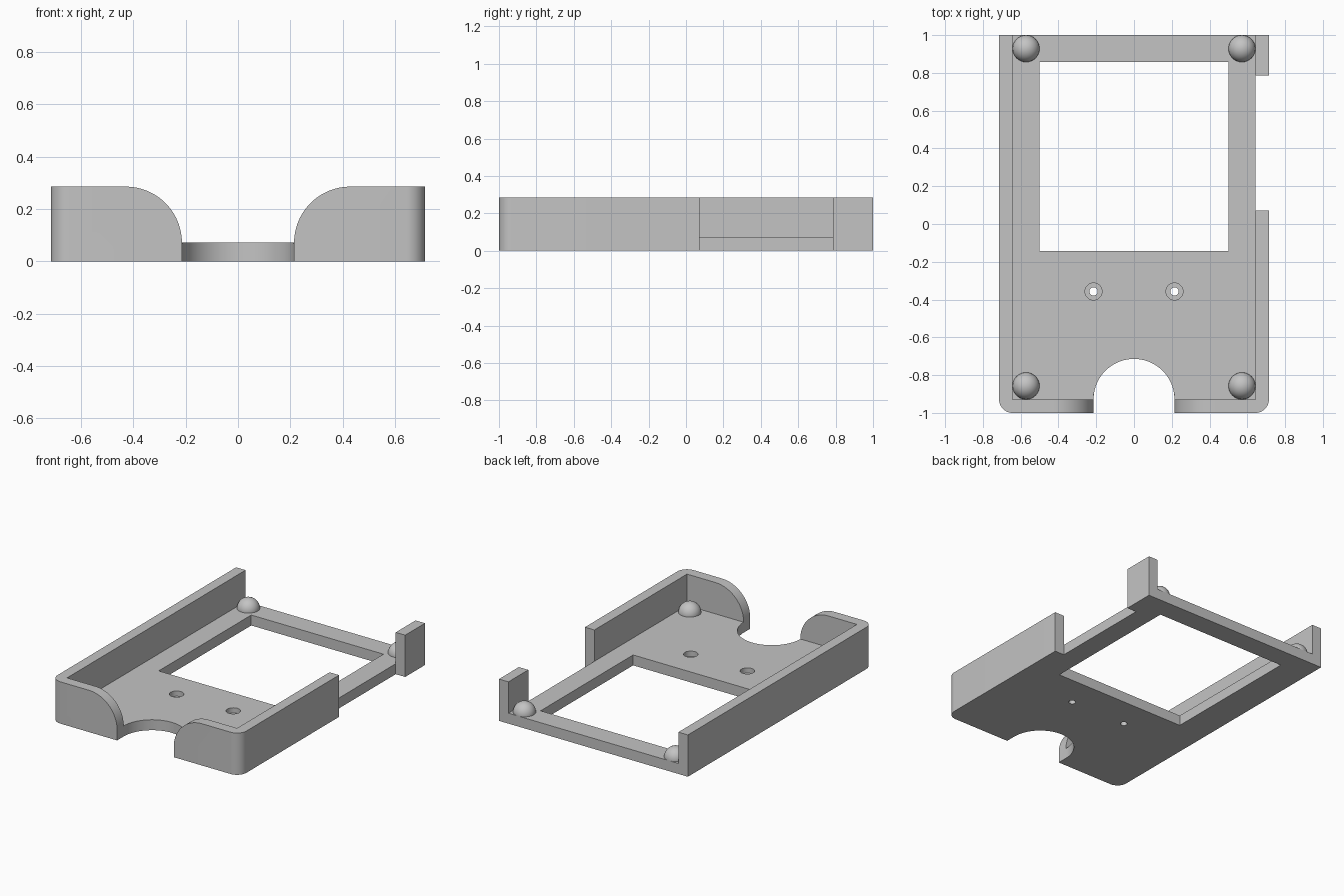
import bpy, bmesh, math
from mathutils import Vector

if "Cube" in bpy.data.objects:
    bpy.data.objects.remove(bpy.data.objects["Cube"])

U = 1 / 14                      # wall and floor thickness, base unit
HX, HY, H = 10 * U, 14 * U, 4 * U
R = 3 * U                       # radius of thumb notch and wall shoulders

grey = bpy.data.materials.new("grey plastic")
grey.diffuse_color = (0.55, 0.55, 0.55, 1)
grey.use_nodes = True
grey.node_tree.nodes["Principled BSDF"].inputs["Base Color"].default_value = grey.diffuse_color


def arc(cx, cy, r, a0, a1, n=24):
    return [(cx + r * math.cos(math.radians(a0 + (a1 - a0) * i / n)),
             cy + r * math.sin(math.radians(a0 + (a1 - a0) * i / n))) for i in range(n + 1)]


def finish(bm, name):
    bmesh.ops.recalc_face_normals(bm, faces=bm.faces)
    me = bpy.data.meshes.new(name)
    bm.to_mesh(me)
    bm.free()
    ob = bpy.data.objects.new(name, me)
    bpy.context.collection.objects.link(ob)
    me.materials.append(grey)
    return ob


def prism(name, pts, a, b, axis="z"):
    """Extrude a 2D profile from a to b along z (xy profile) or y (xz profile)."""
    bm = bmesh.new()
    place = (lambda p: (p[0], p[1], a)) if axis == "z" else (lambda p: (p[0], a, p[1]))
    face = bm.faces.new([bm.verts.new(place(p)) for p in pts])
    new = bmesh.ops.extrude_face_region(bm, geom=[face])["geom"]
    step = Vector((0, 0, b - a)) if axis == "z" else Vector((0, b - a, 0))
    bmesh.ops.translate(bm, vec=step, verts=[v for v in new if isinstance(v, bmesh.types.BMVert)])
    return finish(bm, name)


def box(name, x0, x1, y0, y1, z0, z1):
    return prism(name, [(x0, y0), (x1, y0), (x1, y1), (x0, y1)], z0, z1)


def smooth(ob):
    bpy.ops.object.select_all(action="DESELECT")
    ob.select_set(True)
    bpy.context.view_layer.objects.active = ob
    bpy.ops.object.shade_smooth_by_angle(angle=math.radians(30))


# Tray block with rounded front corners and square back corners
outline = ([(HX, HY), (-HX, HY)] + arc(-HX + U, -HY + U, U, 180, 270, 12)
           + arc(HX - U, -HY + U, U, 270, 360, 12))
tray = prism("tray", outline, 0, H)

# Cutters: pocket open at the back, window, side gap
cutters = [
    box("pocket_cutter", -9 * U, 9 * U, -13 * U, 1.2, U, 0.5),
    box("window_cutter", -7 * U, 7 * U, -2 * U, 12 * U, -0.2, 0.5),
    box("side_gap_cutter", 9 * U, 1.0, U, 11 * U, -0.2, 0.5),
]
# Thumb notch through the floor
cutters.append(prism("thumb_notch_cutter",
                     [(-R, -1.2), (R, -1.2)] + arc(0, -13 * U, R, 0, 180, 48), -0.2, 0.5))
# Rounded shoulders of the front wall
cutters.append(prism("shoulder_cutter",
                     [(-0.2, 0.05), (0.2, 0.05)] + arc(2 * R, U, R, 180, 90)
                     + [(2 * R, 0.5), (-2 * R, 0.5)] + arc(-2 * R, U, R, 90, 0),
                     -1.2, -0.9, "y"))
# Counterbored screw holes
for s in (-1, 1):
    for r, z in ((0.022, -0.2), (0.045, U / 2)):
        cutters.append(prism("screw_hole_cutter", arc(s * R, -5 * U, r, 0, 360 * 31 / 32, 31), z, 0.5))

bpy.context.view_layer.objects.active = tray
for c in cutters:
    mod = tray.modifiers.new("cut", "BOOLEAN")
    mod.operation, mod.solver, mod.object = "DIFFERENCE", "EXACT", c
    bpy.ops.object.modifier_apply(modifier=mod.name)
    bpy.data.objects.remove(c)
smooth(tray)

# Domed corner pegs standing on the floor
for fb, y in (("front", -12 * U), ("back", 13 * U)):
    for side, x in (("left", -8 * U), ("right", 8 * U)):
        bm = bmesh.new()
        bmesh.ops.create_uvsphere(bm, u_segments=32, v_segments=16, radius=U)
        bmesh.ops.bisect_plane(bm, geom=bm.verts[:] + bm.edges[:] + bm.faces[:],
                               plane_co=(0, 0, -0.01), plane_no=(0, 0, 1), clear_inner=True)
        peg = finish(bm, f"{fb}_{side}_peg")
        peg.location = (x, y, U)
        smooth(peg)
